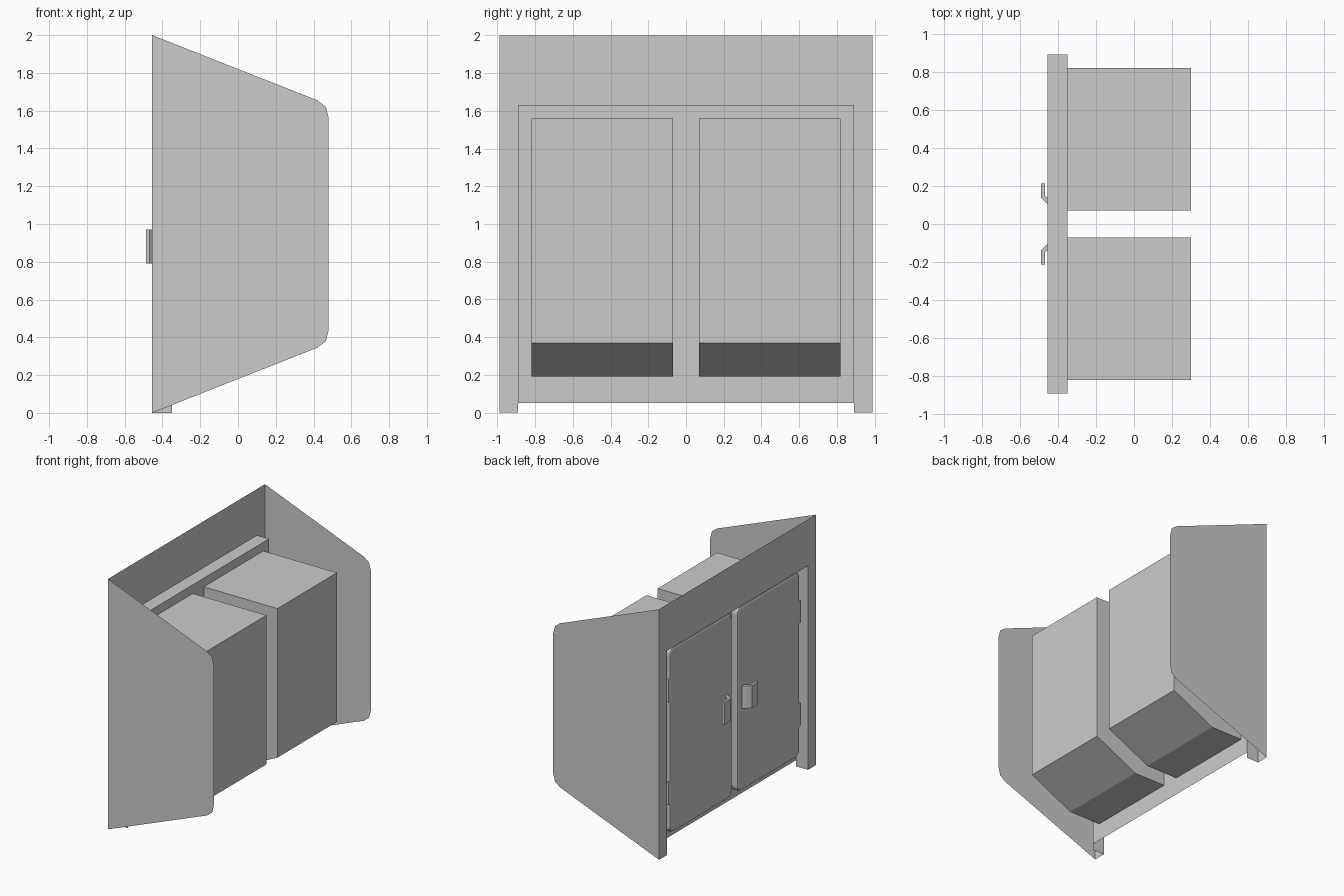
import bpy, bmesh
from mathutils import Vector

if "Cube" in bpy.data.objects:
    bpy.data.objects.remove(bpy.data.objects["Cube"])

FRONT, BACK, SIDE, OPEN = -0.455, -0.35, 0.99, 0.89
TOP = 1.63


def finish(name, bm):
    bmesh.ops.recalc_face_normals(bm, faces=bm.faces)
    mesh = bpy.data.meshes.new(name)
    bm.to_mesh(mesh)
    bm.free()
    ob = bpy.data.objects.new(name, mesh)
    bpy.context.collection.objects.link(ob)
    return ob


def faces(name, polys):
    bm = bmesh.new()
    for poly in polys:
        bm.faces.new([bm.verts.new(p) for p in poly])
    bmesh.ops.remove_doubles(bm, verts=bm.verts, dist=0.0001)
    return finish(name, bm)


def prism(name, points, offset):
    bm = bmesh.new()
    f = bm.faces.new([bm.verts.new(p) for p in points])
    new = bmesh.ops.extrude_face_region(bm, geom=[f], use_keep_orig=True)
    bmesh.ops.translate(bm, vec=Vector(offset),
                        verts=[v for v in new['geom'] if isinstance(v, bmesh.types.BMVert)])
    return finish(name, bm)


def box_bm(lo, hi):
    bm = bmesh.new()
    bmesh.ops.create_cube(bm, size=1)
    for v in bm.verts:
        v.co = Vector([(a + b) / 2 + c * (b - a) for a, b, c in zip(lo, hi, v.co)])
    return bm


# Thin face frame, open at the bottom between the legs
faces("face_frame", [[(FRONT, y, z) for y, z in (
    (-SIDE, 0), (-OPEN, 0), (-OPEN, TOP), (OPEN, TOP),
    (OPEN, 0), (SIDE, 0), (SIDE, 2), (-SIDE, 2))]])

# Recess behind the frame: lintel top, jambs and back panel
faces("door_recess", [
    [(FRONT, -OPEN, TOP), (BACK, -OPEN, TOP), (BACK, OPEN, TOP), (FRONT, OPEN, TOP)],
    [(BACK, -OPEN, 0.05), (BACK, OPEN, 0.05), (BACK, OPEN, TOP), (BACK, -OPEN, TOP)]])

side_profile = [(FRONT, 0), (0.42, 0.345), (0.465, 0.38), (0.48, 0.44),
                (0.48, 1.56), (0.465, 1.62), (0.42, 1.655), (FRONT, 2)]
bin_profile = [(BACK, 0.19), (-0.07, 0.19), (0.30, 0.37), (0.30, 1.56), (BACK, 1.56)]
handle_profile = [(-0.432, 0.09), (-0.462, 0.112), (-0.488, 0.138), (-0.488, 0.214),
                  (-0.468, 0.214), (-0.468, 0.15), (-0.432, 0.115)]

for s, side in ((-1, "right"), (1, "left")):
    faces(f"jamb_{side}", [[(FRONT, s * OPEN, 0), (BACK, s * OPEN, 0),
                            (BACK, s * OPEN, TOP), (FRONT, s * OPEN, TOP)]])

    # Thin side panel with rounded rear corners
    faces(f"side_panel_{side}", [[(x, s * SIDE, z) for x, z in side_profile]])

    # Rear compartment with sloped underside
    prism(f"compartment_{side}", [(x, s * 0.07, z) for x, z in bin_profile], (0, s * 0.75, 0))

    # Door with rounded corners and a bevelled front rim
    ys = sorted((s * 0.035, s * 0.82))
    bm = box_bm((-0.432, ys[0], 0.135), (-0.378, ys[1], 1.61))
    bmesh.ops.bevel(bm, geom=[e for e in bm.edges
                              if abs(e.verts[0].co.x - e.verts[1].co.x) > 0.01],
                    offset=0.05, segments=4, profile=0.5, affect='EDGES')
    bmesh.ops.bevel(bm, geom=[e for e in bm.edges if all(v.co.x < -0.43 for v in e.verts)],
                    offset=0.015, segments=2, profile=0.5, affect='EDGES')
    finish(f"door_{side}", bm)

    # Bent pull handle
    prism(f"handle_{side}", [(x, s * y, 0.79) for x, y in handle_profile], (0, 0, 0.18))

    # Hinges on the outer door edge
    for z, level in ((0.46, "lower"), (1.28, "upper")):
        ys = sorted((s * 0.81, s * 0.835))
        finish(f"hinge_{side}_{level}",
               box_bm((-0.43, ys[0], z - 0.09), (-0.41, ys[1], z + 0.09)))
